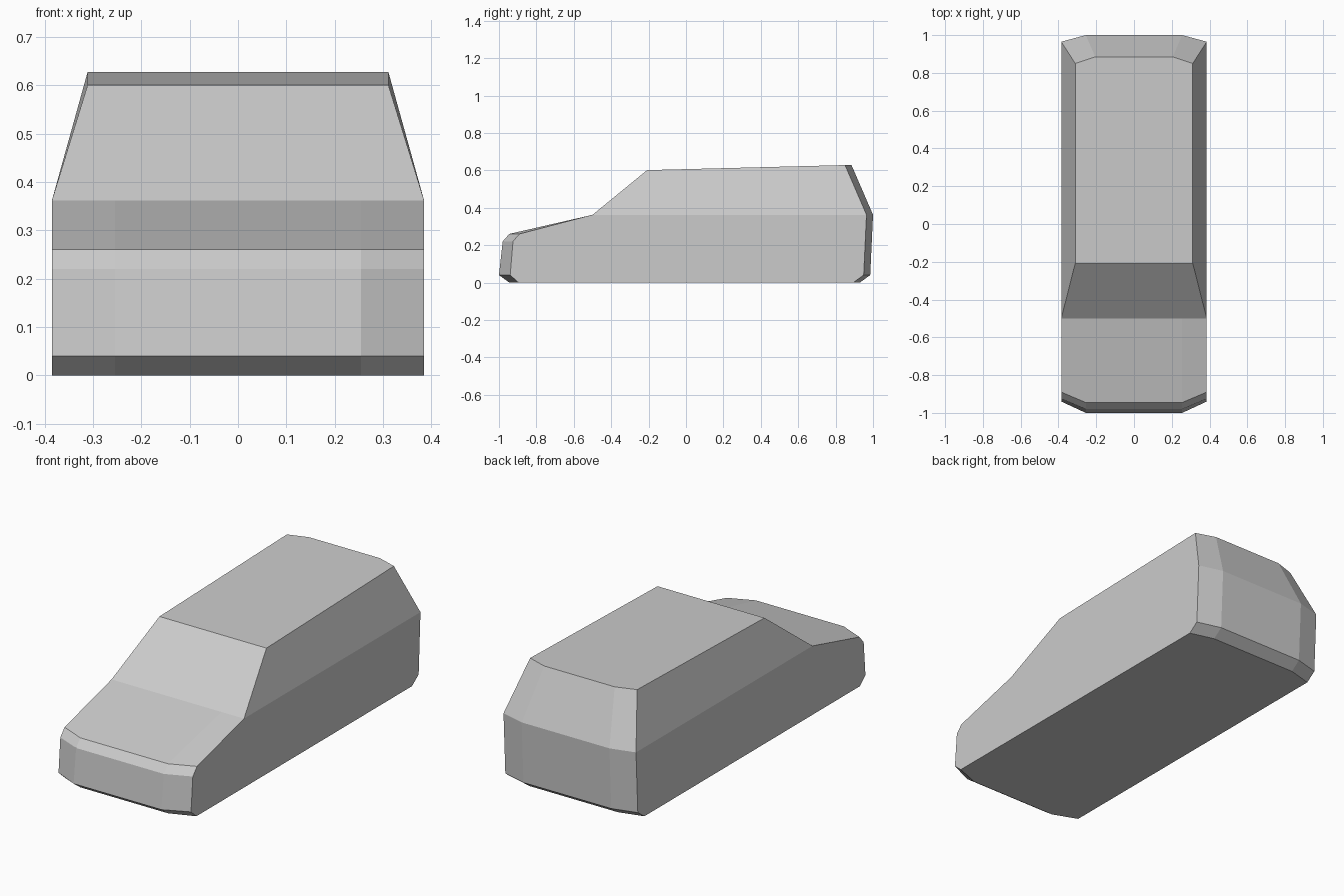
import bpy
import bmesh

cube = bpy.data.objects.get("Cube")
if cube:
    bpy.data.objects.remove(cube, do_unlink=True)

# Paint
GREY = (0.6, 0.6, 0.6, 1.0)
paint = bpy.data.materials.new("light_grey_paint")
paint.use_nodes = True
paint.diffuse_color = GREY
paint.node_tree.nodes["Principled BSDF"].inputs["Base Color"].default_value = GREY

# Lengthwise outline, nose first: y, z, and how far y shifts at the body corners
OUTLINE = [
    (-0.945, 0.0, 0.05), (-1.0, 0.04, 0.06), (-0.98, 0.22, 0.055),   # nose
    (-0.945, 0.26, 0.055), (-0.5, 0.362, 0.0),                       # bonnet
    (-0.208, 0.601, 0.0), (0.885, 0.628, -0.035),                    # roof
    (1.0, 0.362, -0.035), (0.985, 0.04, -0.035), (0.93, 0.0, -0.035) # tail
]
INNER, OUTER = 0.255, 0.385
ROOF_INNER, ROOF_OUTER = 0.205, 0.311
BELT_FRONT, BELT_REAR = 4, 7


def station(bm, side, outer):
    """One lengthwise ring of the shell."""
    ring = []
    for i, (y, z, shift) in enumerate(OUTLINE):
        if BELT_FRONT < i < BELT_REAR:
            x = ROOF_OUTER if outer else ROOF_INNER
        else:
            x = OUTER if outer else INNER
        ring.append(bm.verts.new((side * x, y + shift * outer, z)))
    return ring


# Body shell: four stations across the width, joined by strips
bm = bmesh.new()
rings = [station(bm, s, o) for s, o in ((-1, 1), (-1, 0), (1, 0), (1, 1))]
for a, b in zip(rings, rings[1:]):
    for i in range(len(a)):
        j = (i + 1) % len(a)
        bm.faces.new((a[i], a[j], b[j], b[i]))

# Flat lower sides and sloping cabin sides, split at the beltline
for ring in (rings[0], rings[-1]):
    bm.faces.new(ring[:BELT_FRONT + 1] + ring[BELT_REAR:])
    bm.faces.new(ring[BELT_FRONT:BELT_REAR + 1])

bmesh.ops.recalc_face_normals(bm, faces=bm.faces)
mesh = bpy.data.meshes.new("car_body")
bm.to_mesh(mesh)
bm.free()
mesh.materials.append(paint)
body = bpy.data.objects.new("car_body", mesh)
bpy.context.collection.objects.link(body)
